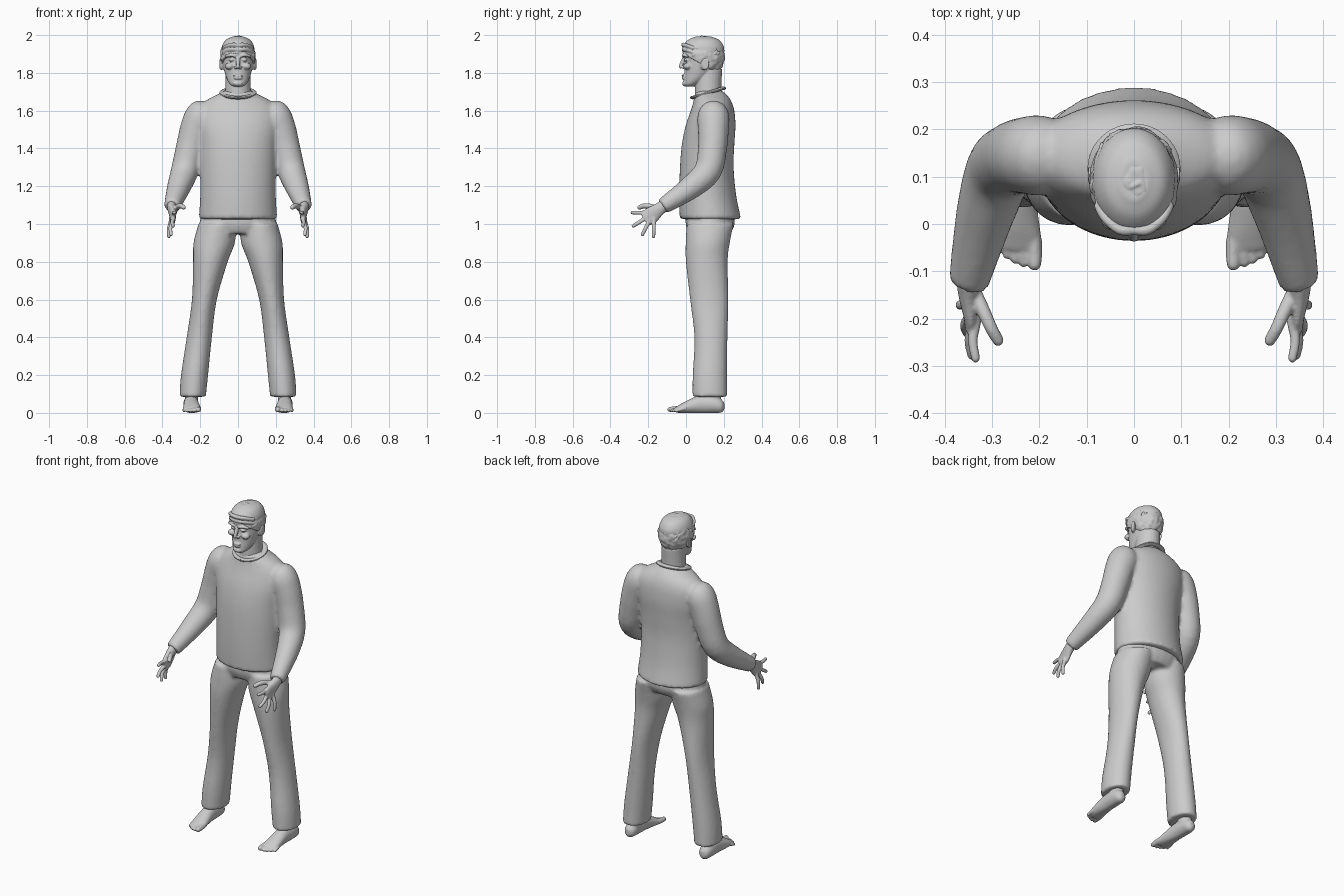
import bpy, bmesh, math, random
from mathutils import Vector, Matrix, noise

random.seed(4)
if "Cube" in bpy.data.objects:
    bpy.data.objects.remove(bpy.data.objects["Cube"])

grey = bpy.data.materials.new("plain grey")
grey.use_nodes = True
grey.diffuse_color = (0.6, 0.6, 0.6, 1)
grey.node_tree.nodes["Principled BSDF"].inputs["Base Color"].default_value = (0.6, 0.6, 0.6, 1)

X, Y, Z = Vector((1, 0, 0)), Vector((0, 1, 0)), Vector((0, 0, 1))


def spline(keys, steps):
    """Catmull-Rom through keys of (x, y, z, radius a, radius b)."""
    k = [Vector(q if len(q) == 5 else (*q, q[3])) for q in keys]
    k = [k[0] * 2 - k[1]] + k + [k[-1] * 2 - k[-2]]
    out = []
    for a, b, c, d in zip(k, k[1:], k[2:], k[3:]):
        for i in range(steps):
            t = i / steps
            out.append((b * 2 + (c - a) * t + (a * 2 - b * 5 + c * 4 - d) * t * t
                        + (b * 3 - a - c * 3 + d) * t ** 3) / 2)
    return out + [k[-2]]


def loft(bm, keys, axis=None, ref=X, side=1, steps=4, n=24):
    """Skin of elliptical rings; rings follow the path unless an axis is given."""
    pts = spline(keys, steps)
    pos = [Vector(p[:3]) for p in pts]
    rings = []
    for i, p in enumerate(pts):
        t = axis or (pos[min(i + 1, len(pos) - 1)] - pos[max(i - 1, 0)]).normalized()
        u = (ref - t * ref.dot(t)).normalized()
        v = t.cross(u)
        ring = []
        for j in range(n):
            a = math.tau * j / n
            co = pos[i] + u * math.cos(a) * p[3] + v * math.sin(a) * p[4]
            ring.append(bm.verts.new((co.x * side, co.y, max(co.z, 0))))
        rings.append(ring)
    faces = [bm.faces.new(rings[0]), bm.faces.new(rings[-1][::-1])]
    for r, s in zip(rings, rings[1:]):
        for j in range(n):
            faces.append(bm.faces.new((r[j], s[j], s[j - 1], r[j - 1])))
    bmesh.ops.recalc_face_normals(bm, faces=faces)


def finger(bm, points, r, side=1, ref=X):
    """Tapered tube with a rounded tip."""
    pts = [Vector(p) for p in points]
    d = (pts[-1] - pts[-2]).normalized()
    keys = [(*p, r * (1 - 0.08 * i)) for i, p in enumerate(pts)]
    keys += [(*(pts[-1] + d * r * 0.6), r * 0.55), (*(pts[-1] + d * r * 0.8), r * 0.15)]
    loft(bm, keys, ref=ref, side=side, n=12)


def ball(bm, centre, size, sub=3):
    m = Matrix.Translation(centre) @ Matrix.Diagonal((*size, 1))
    return bmesh.ops.create_icosphere(bm, subdivisions=sub, radius=1, matrix=m)["verts"]


def stack(rows):
    """Rows of height, half width, front and back, as ring keys."""
    return [(0, (f + b) / 2, z, w, (b - f) / 2) for z, w, f, b in rows]


def finish(name, bm, voxel=0, smooth=0):
    """Make the object, fuse its pieces into one skin and smooth it."""
    mesh = bpy.data.meshes.new(name)
    bm.to_mesh(mesh)
    bm.free()
    mesh.materials.append(grey)
    ob = bpy.data.objects.new(name, mesh)
    bpy.context.collection.objects.link(ob)
    bpy.ops.object.select_all(action="DESELECT")
    ob.select_set(True)
    bpy.context.view_layer.objects.active = ob
    if voxel:
        mod = ob.modifiers.new("fuse", "REMESH")
        mod.mode = "VOXEL"
        mod.voxel_size = voxel
        bpy.ops.object.modifier_apply(modifier=mod.name)
    if smooth:
        mod = ob.modifiers.new("soften", "SMOOTH")
        mod.factor = 0.5
        mod.iterations = smooth
        bpy.ops.object.modifier_apply(modifier=mod.name)
    bpy.ops.object.shade_smooth_by_angle(angle=math.radians(50))
    return ob


# Shirt: torso and both sleeves
bm = bmesh.new()
loft(bm, stack([(1.025, .208, -.033, .292), (1.15, .2, -.036, .266), (1.3, .2, -.032, .252),
                (1.42, .205, -.022, .256), (1.52, .22, -.002, .262), (1.6, .215, .025, .256),
                (1.65, .175, .04, .24), (1.685, .11, .045, .215), (1.705, .075, .055, .19)]),
     axis=Z, n=48)
for s in (1, -1):
    loft(bm, [(.165, .145, 1.635, .035), (.18, .145, 1.61, .07), (.2, .145, 1.565, .085),
              (.226, .145, 1.5, .082), (.253, .14, 1.4, .077), (.283, .115, 1.28, .073),
              (.315, .02, 1.19, .062), (.35, -.125, 1.092, .043)], side=s)
finish("shirt", bm, .011, 5)

# Collar band
bm = bmesh.new()
loop = []
for i in range(25):
    a = math.tau * i / 24
    loop.append((.083 * math.sin(a), .117 - .08 * math.cos(a), 1.694 - .025 * math.cos(a), .009, .016))
loft(bm, loop, ref=Z, steps=2, n=10)
finish("collar", bm)

# Trousers: hips and both legs
bm = bmesh.new()
loft(bm, stack([(.95, .17, .015, .235), (1.0, .2, -.002, .258), (1.08, .195, 0, .25)]), axis=Z)
for s in (1, -1):
    loft(bm, [(.24, .127, .085, .07, .093), (.23, .127, .2, .072, .092), (.205, .132, .4, .067, .088),
              (.178, .123, .6, .066, .102), (.146, .11, .8, .092, .111), (.126, .115, .9, .11, .117),
              (.11, .128, 1.0, .1, .125)], axis=Z, side=s)
finish("trousers", bm, .01, 5)

for s, word in ((1, "left"), (-1, "right")):
    # Hand: flat palm, four fanned fingers and a thumb
    bm = bmesh.new()
    loft(bm, [(.35, -.09, 1.115, .027, .032), (.35, -.14, 1.08, .023, .034),
              (.345, -.185, 1.045, .017, .045), (.345, -.218, 1.022, .012, .038)], side=s)
    for base, tip in (((.335, -.21, 1.06), (.335, -.283, 1.06)), ((.342, -.215, 1.03), (.343, -.278, .99)),
                      ((.35, -.198, 1.01), (.354, -.23, .945)), ((.356, -.17, 1.01), (.366, -.172, .935))):
        a, b = Vector(base), Vector(tip)
        finger(bm, [a - (b - a) * .3, a, (a + b) / 2 + X * .006, b], .0125, s, ref=Vector((1, .3, 0)))
    finger(bm, [(.34, -.14, 1.075), (.318, -.185, 1.092), (.302, -.22, 1.096), (.288, -.245, 1.088)], .016, s, ref=Z)
    finish(word + "_hand", bm, .0045, 2)

    # Foot: heel to ball, ankle and five toes
    bm = bmesh.new()
    loft(bm, [(.25, .203, .035, .012, .018), (.25, .185, .037, .032, .036), (.25, .14, .045, .039, .046),
              (.248, .07, .045, .04, .047), (.245, 0, .03, .045, .032), (.24, -.04, .02, .046, .02),
              (.238, -.055, .017, .04, .014)], axis=Y, side=s)
    loft(bm, [(.248, .14, .04, .036, .048), (.245, .14, .09, .035, .045), (.242, .135, .15, .04, .05)], axis=Z, side=s)
    for i in range(5):
        x, r = .21 + .0175 * i + (.006 if i else 0), (.017 if i == 0 else .0115 - .0005 * i)
        tip = -.085 + .002 * i * i
        finger(bm, [(x + .004, -.02, .024), (x, tip + .03, .02), (x, tip, r + .001)], r, s)
    finish(word + "_foot", bm, .005, 2)

# Head: skull, neck, ears and face
bm = bmesh.new()
loft(bm, stack([(1.728, .025, -.006, .04), (1.74, .043, -.014, .07), (1.765, .058, -.012, .11),
                (1.8, .07, -.009, .15), (1.84, .08, -.008, .185), (1.872, .085, -.005, .197),
                (1.9, .087, -.016, .202), (1.94, .085, -.018, .2), (1.975, .065, .012, .175),
                (1.992, .03, .05, .135)]), axis=Z, n=40)
loft(bm, [(0, .122, 1.63, .076, .076), (0, .117, 1.71, .068, .07), (0, .12, 1.82, .064, .072)], axis=Z)
finger(bm, [(0, 0, 1.89), (0, -.014, 1.868), (0, -.026, 1.842), (0, -.029, 1.833)], .012)
ball(bm, (0, -.014, 1.785), (.027, .01, .006))
ball(bm, (0, -.013, 1.772), (.024, .01, .007))
ball(bm, (0, -.006, 1.744), (.026, .014, .014))
for s in (1, -1):
    ball(bm, (.011 * s, -.016, 1.829), (.01, .01, .008))
    ball(bm, (.033 * s, .004, 1.869), (.016, .014, .009))
    ball(bm, (.045 * s, .008, 1.835), (.024, .022, .018))
    finger(bm, [(.012 * s, -.012, 1.888), (.035 * s, -.012, 1.894), (.062 * s, .006, 1.888)], .009, ref=Z)
    loft(bm, [(.076, .088, 1.845, .018, .026), (.088, .098, 1.846, .02, .031), (.097, .106, 1.848, .017, .028)],
         axis=X, ref=Y, side=s)
finish("head", bm, .004, 2)

# Hair: wavy cap with short tufts, cut along the hairline
bm = bmesh.new()
cap = ball(bm, (0, .092, 1.885), (.093, .113, .11), 6)
for v in cap:
    d = v.co - Vector((0, .092, 1.885))
    v.co += d.normalized() * .005 * noise.noise(v.co * 45)
for i in range(70):
    d = Vector((random.uniform(-1, 1), random.uniform(-.8, 1), random.uniform(.1, 1))).normalized()
    p = Vector((0, .092, 1.885)) + Vector((d.x * .092, d.y * .112, d.z * .107))
    flow = d.cross(Vector((random.uniform(-1, 1), .3, random.uniform(-1, 1)))).normalized()
    finger(bm, [p - flow * .012, p + d * .002, p + flow * .01 + d * .001], .005, ref=d)
for z, y in ((1.918, -.006), (1.942, -.008)):
    for s in (1, -1):
        finger(bm, [(.0 * s, y - .004, z + .004), (.03 * s, y - .004, z + .007), (.06 * s, y + .02, z), (.075 * s, y + .045, z - .01)], .012, ref=Z)
slope = Vector((0, .5, .86))
geom = bm.verts[:] + bm.edges[:] + bm.faces[:]
cut = bmesh.ops.bisect_plane(bm, geom=geom, plane_co=(0, -.02, 1.905), plane_no=slope, clear_inner=True)
bmesh.ops.holes_fill(bm, edges=[e for e in cut["geom_cut"] if isinstance(e, bmesh.types.BMEdge)])
finish("hair", bm, .0035, 1)
